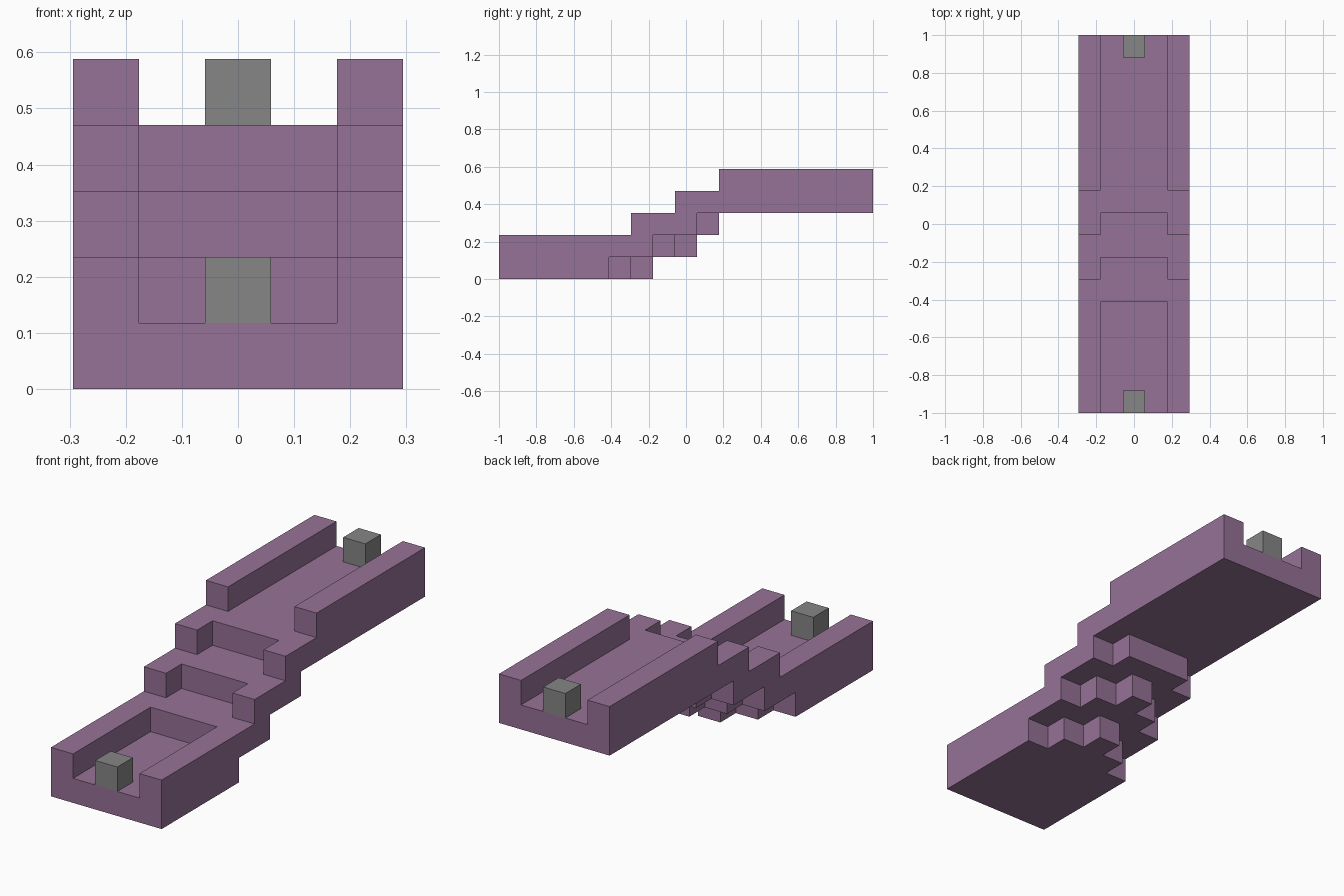
import bpy, bmesh
from mathutils import Vector

cube = bpy.data.objects.get("Cube")
if cube:
    bpy.data.objects.remove(cube, do_unlink=True)

U = 2 / 17                      # one block
ORIGIN = Vector((-2.5, -8.5, 0))


def material(name, rgb):
    mat = bpy.data.materials.new(name)
    mat.use_nodes = True
    color = (*rgb, 1)
    mat.diffuse_color = color
    mat.node_tree.nodes["Principled BSDF"].inputs["Base Color"].default_value = color
    return mat


def block_object(name, cells, mat):
    """Skin a set of unit cells, keeping only the exposed faces."""
    bm = bmesh.new()
    for cell in sorted(cells):
        center = Vector(cell) + Vector((.5, .5, .5))
        for axis in range(3):
            for sign in (-1, 1):
                n = Vector((0, 0, 0))
                n[axis] = sign
                if tuple(int(a + b) for a, b in zip(cell, n)) in cells:
                    continue
                u = Vector((0, 0, 0))
                u[(axis + 1) % 3] = .5
                v = n.cross(u)
                mid = center + n / 2
                corners = (mid - u - v, mid + u - v, mid + u + v, mid - u + v)
                bm.faces.new([bm.verts.new((c + ORIGIN) * U) for c in corners])
    bmesh.ops.remove_doubles(bm, verts=bm.verts, dist=U / 100)
    bmesh.ops.dissolve_limit(bm, angle_limit=.02, verts=bm.verts, edges=bm.edges)
    mesh = bpy.data.meshes.new(name)
    bm.to_mesh(mesh)
    bm.free()
    mesh.materials.append(mat)
    obj = bpy.data.objects.new(name, mesh)
    bpy.context.collection.objects.link(obj)
    return obj


purple = material("dusty purple", (.305, .168, .305))
gray = material("mid gray", (.24, .24, .24))

# Lengthwise (start, end) of each layer, bottom to top, per column
rail = [(0, 5), (0, 7), (6, 9), (8, 17), (10, 17)]
inner = [(0, 6), (5, 8), (7, 10), (9, 17)]
middle = [(0, 7), (5, 9), (7, 10), (9, 17)]

# Stepped channel, mirrored about the middle column
cells = {(x, y, z)
         for x, column in enumerate((rail, inner, middle, inner, rail))
         for z, (start, end) in enumerate(column)
         for y in range(start, end)}
block_object("stepped_channel", cells, purple)

# Small posts at both ends
block_object("front_post", {(2, 0, 1)}, gray)
block_object("back_post", {(2, 16, 4)}, gray)
